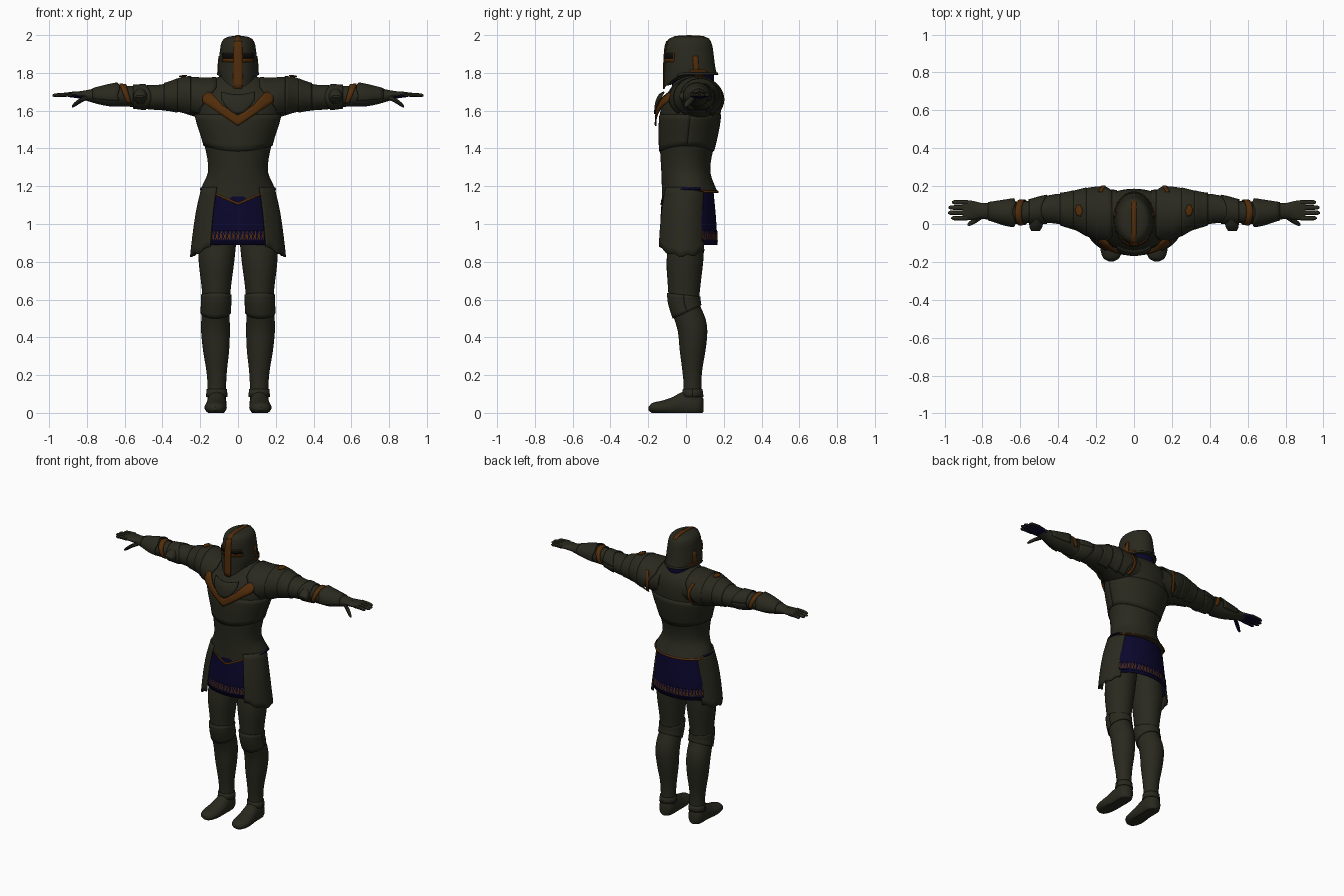
import bpy, bmesh, math
from mathutils import Vector

if "Cube" in bpy.data.objects:
    bpy.data.objects.remove(bpy.data.objects["Cube"])


def material(name, rgb):
    m = bpy.data.materials.new(name)
    m.diffuse_color = (*rgb, 1)
    m.use_nodes = True
    m.node_tree.nodes["Principled BSDF"].inputs["Base Color"].default_value = m.diffuse_color
    return m


STEEL = material("dark steel", (0.022, 0.022, 0.0135))
COPPER = material("copper trim", (0.085, 0.026, 0.003))
NAVY = material("navy cloth", (0.003, 0.002, 0.025))
BLACK = material("slit black", (0.003, 0.003, 0.003))
R = math.radians


def sample(secs, t):
    """Smoothly interpolated cross-section (t, c1, c2, r1, r2)."""
    t = min(max(t, secs[0][0]), secs[-1][0])
    n = len(secs)
    i = max(k for k in range(n - 1) if secs[k][0] <= t)
    a, b = secs[i], secs[i + 1]
    h = b[0] - a[0]
    u = (t - a[0]) / h

    def slope(k, c):
        p, q = secs[max(k - 1, 0)], secs[min(k + 1, n - 1)]
        return (q[c] - p[c]) / (q[0] - p[0])
    out = [t]
    for c in range(1, 5):
        out.append((2*u**3 - 3*u*u + 1) * a[c] + (u**3 - 2*u*u + u) * h * slope(i, c)
                   + (3*u*u - 2*u**3) * b[c] + (u**3 - u*u) * h * slope(i + 1, c))
    return out


def point(secs, axis, t, a, off=0.0, warp=None):
    _, c1, c2, r1, r2 = sample(secs, t)
    p, q = c1 + (r1 + off) * math.cos(a), c2 + (r2 + off) * math.sin(a)
    v = Vector({'X': (t, p, q), 'Y': (p, t, q), 'Z': (p, q, t)}[axis])
    return warp(v) if warp else v


def make(name, verts, faces, mats, idx=None, mirror=False, thick=0):
    me = bpy.data.meshes.new(name)
    me.from_pydata(verts, [], faces)
    for m in mats:
        me.materials.append(m)
    if idx:
        me.polygons.foreach_set("material_index", idx)
    bm = bmesh.new()
    bm.from_mesh(me)
    bmesh.ops.recalc_face_normals(bm, faces=bm.faces)
    bm.to_mesh(me)
    bm.free()
    ob = bpy.data.objects.new(name, me)
    bpy.context.collection.objects.link(ob)
    if thick:
        s = ob.modifiers.new("thickness", 'SOLIDIFY')
        s.thickness, s.offset = thick, 0
    if mirror:
        ob.modifiers.new("mirror", 'MIRROR')
    return ob


def loft(name, secs, axis='Z', mat=STEEL, mirror=False, warp=None, n=32, sub=3):
    ts = [a[0] + (b[0] - a[0]) * k / sub for a, b in zip(secs, secs[1:]) for k in range(sub)]
    ts.append(secs[-1][0])
    verts = [point(secs, axis, t, 2 * math.pi * k / n, 0, warp) for t in ts for k in range(n)]
    faces = [(j*n + k, j*n + (k+1) % n, (j+1)*n + (k+1) % n, (j+1)*n + k)
             for j in range(len(ts) - 1) for k in range(n)]
    faces += [tuple(range(n)), tuple(range(len(verts) - n, len(verts)))]
    return make(name, verts, faces, [mat], None, mirror)


def patch(name, fn, nu, nv, mats, mirror=False, thick=0.006, rule=None):
    verts = [fn(i / nu, j / nv) for j in range(nv + 1) for i in range(nu + 1)]
    w = nu + 1
    faces = [(j*w + i, j*w + i + 1, (j+1)*w + i + 1, (j+1)*w + i) for j in range(nv) for i in range(nu)]
    idx = [rule(i, j) for j in range(nv) for i in range(nu)] if rule else None
    return make(name, verts, faces, mats, idx, mirror, thick)


def plate(name, secs, axis, a0, a1, lo, hi, off, mat=STEEL, mirror=False, warp=None,
          nu=32, nv=6, thick=0.006, rule=None, extra=None):
    """Curved plate following a lofted body; edges may depend on the angle."""
    lo_f = lo if callable(lo) else (lambda a: lo)
    hi_f = hi if callable(hi) else (lambda a: hi)
    o0, o1 = off if isinstance(off, tuple) else (off, off)

    def fn(u, v):
        a = R(a0 + (a1 - a0) * u)
        return point(secs, axis, lo_f(a) + (hi_f(a) - lo_f(a)) * v, a, o0 + (o1 - o0) * v, warp)
    return patch(name, fn, nu, nv, [mat] + ([extra] if extra else []), mirror, thick, rule)


def clamp(v):
    return min(max(v, 0), 1)


# Torso with pointed front hem
TORSO = [(1.18, 0, .02, .198, .15), (1.205, 0, .015, .188, .142), (1.27, 0, 0, .16, .13),
         (1.35, 0, 0, .163, .135), (1.45, 0, .01, .187, .15), (1.55, 0, .02, .22, .16),
         (1.65, 0, .03, .235, .155), (1.72, 0, .045, .19, .125), (1.77, 0, .04, .12, .09),
         (1.79, 0, .04, .08, .07)]


def hem(v):
    low = clamp((1.28 - v.z) / .09)
    if v.y < 0:
        v.z -= .08 * clamp(1 - abs(v.x) / .18) * low
    elif v.y > .09:
        v.z -= .015 * low
    return v


loft("cuirass", TORSO, warp=hem, n=48)
plate("hem_trim", TORSO, 'Z', 0, 360, 1.181, 1.191, .002, COPPER, warp=hem, nu=48, nv=1, extra=NAVY,
      rule=lambda i, j: int(abs(math.cos((i + .5) * math.pi / 24)) > .9))
plate("breastplate", TORSO, 'Z', 0, 360, lambda a: 1.415 - .03 * math.sin(a) ** 2, 1.58,
      (.003, .0), nu=48)


def chest(x, z, off):
    _, _, cy, rx, ry = sample(TORSO, z)
    return Vector((x, cy - ry * math.sqrt(max(0, 1 - (x / rx) ** 2)) - off, z))


# V-shaped collar with broad ends, and throat plate
def collar(u, v):
    s = 2 * u - 1
    w = .055 + .025 * clamp(1 - abs(abs(s) - .75) / .3)
    return chest(.187 * s, 1.52 + .125 * abs(s) + w * v, .02 + .014 * abs(s))


def throat(u, v):
    s = 2 * u - 1
    low = 1.583 + .08 * s * s
    return chest(.088 * s, low + (1.70 - .015 * (1 - s*s) - low) * v, .027 + .008 * v)


patch("collar_trim", collar, 32, 3, [COPPER], thick=.008)
patch("throat_plate", throat, 20, 6, [STEEL], thick=.008)
loft("neck_cloth", [(1.72, 0, .035, .1, .11), (1.785, 0, .04, .092, .108), (1.86, 0, .03, .08, .09)], mat=NAVY)

# Helmet: tapered dome, pointed lower face
HELM = [(1.79, 0, .025, .103, .14), (1.83, 0, .02, .105, .135), (1.93, 0, .017, .094, .125),
        (1.955, 0, .017, .089, .119), (1.977, 0, .017, .077, .107), (1.991, 0, .017, .052, .075),
        (1.997, 0, .017, .01, .015)]


def chin(v):
    f = clamp(-v.y / .118) ** 2
    v.z -= .075 * f * clamp((1.86 - v.z) / .07)
    return v


loft("helmet", HELM, warp=chin, n=48)
plate("helmet_rim", HELM, 'Z', -30, 210, 1.79, 1.802, .004, warp=chin, nv=1)
plate("rim_trim", HELM, 'Z', 0, 38, 1.803, 1.815, .002, COPPER, True, chin, 10, 1)
plate("face_bar", HELM, 'Z', -103, -77, 1.79, 1.968, .004, COPPER, warp=chin, nu=4, nv=14)
plate("eye_frame", HELM, 'Z', -77, -38, 1.858, 1.904, .002, COPPER, True, chin, 12, 3)
plate("eye_slit", HELM, 'Z', -76, -40, 1.877, 1.902, .004, BLACK, True, chin, 12, 2)
plate("cheek_stud", HELM, 'Z', 8, 20, 1.80, 1.89, .002, COPPER, True, chin, 3, 3)
CREST = [(-.104, 1.958), (-.09, 1.978), (-.055, 1.993), (.017, 1.997), (.09, 1.993), (.124, 1.978)]
patch("helmet_crest", lambda u, v: Vector((.013 * (2*v - 1), *CREST[round(u * 5)])), 5, 1, [COPPER])

# Arms
ARM = [(.09, .05, 1.66, .13, .105), (.18, .055, 1.66, .13, .102), (.24, .062, 1.67, .118, .098),
       (.30, .072, 1.678, .098, .088), (.36, .076, 1.674, .085, .074), (.42, .08, 1.67, .077, .067),
       (.50, .073, 1.672, .066, .062), (.56, .063, 1.675, .058, .055), (.62, .06, 1.678, .06, .056),
       (.68, .06, 1.676, .057, .053), (.75, .066, 1.678, .047, .041), (.81, .07, 1.681, .041, .026),
       (.84, .072, 1.683, .042, .02)]
loft("arm", ARM, 'X', mirror=True)
plate("shoulder_plate", ARM, 'X', -55, 225, lambda a: .20 - .085 * clamp(math.sin(a) + .45), .27,
      (.012, .008), mirror=True)
plate("shoulder_trim", ARM, 'X', -45, 38, lambda a: .15 + .05 * math.sin(a) ** 2,
      lambda a: .17 + .05 * math.sin(a) ** 2, .015, COPPER, True, nv=2)
plate("shoulder_lame_1", ARM, 'X', -60, 240, .25, .33, (.012, .006), mirror=True)
plate("shoulder_lame_2", ARM, 'X', -70, 250, .32, .39, (.008, .003), mirror=True)
plate("shoulder_stud", ARM, 'X', 76, 104, lambda a: .27 + .012 * abs(math.cos(a)) * 4,
      lambda a: .312 - .012 * abs(math.cos(a)) * 4, .018, COPPER, True, nu=6, nv=4)
# Elbow guard with a wing toward the front
plate("elbow_guard", ARM, 'X', 0, 360, lambda a: .475 - .015 * math.cos(2 * a), .555, (.003, .006), mirror=True)
loft("elbow_wing", [(-.038, .52, 1.675, .022, .006), (-.015, .518, 1.675, .034, .03),
                    (.03, .516, 1.675, .038, .05)], 'Y', mirror=True, n=20)
plate("forearm_band", ARM, 'X', -25, 215, lambda a: .575 + .018 * math.sin(a),
      lambda a: .604 + .024 * math.sin(a), .006, COPPER, True, nv=2)
plate("gauntlet_cuff", ARM, 'X', -20, 200, lambda a: .635 - .04 * math.sin(a) ** 2 + .045 * clamp(math.sin(a)) ** 4,
      .77, (.014, .001), mirror=True)

# Hands: palm, fingers, thumb; undersides in cloth
HAND = [loft("palm", [(.81, .07, 1.681, .042, .022), (.85, .072, 1.684, .05, .018),
                      (.89, .073, 1.685, .053, .014), (.905, .073, 1.685, .05, .01)], 'X', mirror=True, n=20)]
for k, tip in enumerate((.965, .983, .98, .962)):
    y = .031 + .028 * k
    HAND.append(loft("finger_%d" % (k + 1),
                     [(.88, y, 1.685, .013, .012), (.93, y, 1.684, .012, .011), (tip - .012, y, 1.681, .011, .01),
                      (tip, y, 1.68, .004, .004)], 'X', mirror=True, n=10, sub=2))
HAND.append(loft("thumb", [(.80, .042, 1.67, .014, .014), (.84, .018, 1.65, .016, .014),
                           (.868, .002, 1.63, .012, .012), (.88, -.003, 1.622, .004, .004)],
                 'X', mirror=True, n=10))
for ob in HAND:
    ob.data.materials.append(NAVY)
    for p in ob.data.polygons:
        p.material_index = 1 if p.normal.z < -.4 else 0

# Cloth skirt with woven border
SKIRT = [(.885, 0, .014, .22, .15), (1.03, 0, .012, .205, .144), (1.2, 0, .01, .172, .13)]
plate("skirt", SKIRT, 'Z', 0, 360, .888, 1.2, 0, NAVY, nu=48)
for side, a0, a1 in (("front", 226, 314), ("back", 28, 152)):
    plate("skirt_border_" + side, SKIRT, 'Z', a0, a1, .908, .962, .004, NAVY, nu=(a1 - a0) * 2 // 3, nv=6,
          thick=.003, extra=COPPER,
          rule=lambda i, j: int((j == 1 and i % 2) or (j in (2, 3) and i % 4 < 2)
                                or (j == 4 and i % 3 == 0) or (j == 5 and i % 4 == 1)))
# Hip plates
HIP = [(.82, 0, -.01, .25, .165), (.95, 0, -.012, .235, .155), (1.08, 0, -.008, .215, .145), (1.2, 0, .005, .187, .137)]
plate("hip_plate", HIP, 'Z', -53, 40, lambda a: .83 + .045 * (a / R(50)) ** 2 + .006 * math.sin(a * 14),
      1.195, 0, mirror=True, nv=10, thick=.01)

# Legs
LEG = [(.06, .113, .035, .05, .052), (.14, .112, .035, .049, .047), (.22, .113, .033, .054, .052),
       (.33, .116, .035, .069, .068), (.43, .119, .035, .076, .078), (.50, .119, .02, .075, .083),
       (.58, .116, -.008, .073, .08), (.66, .115, -.01, .077, .085), (.80, .114, -.006, .094, .097),
       (.90, .108, .002, .098, .094), (1.0, .098, .008, .095, .09), (1.1, .09, .008, .088, .085)]
loft("leg", LEG, mirror=True)
plate("knee_guard", LEG, 'Z', 0, 360, lambda a: .535 + .035 * math.sin(a), lambda a: .625 - .01 * math.sin(a),
      (.005, .004), mirror=True)
plate("ankle_guard", LEG, 'Z', 0, 360, .085, .125, (.005, .002), mirror=True, nv=2)


# Armoured shoes, flat underneath
def sole(v):
    v.z = max(v.z, 0)
    return v


loft("shoe", [(-.198, .12, .022, .012, .01), (-.18, .12, .026, .042, .026), (-.13, .119, .028, .058, .036),
              (-.07, .116, .034, .056, .05), (-.02, .113, .045, .052, .065), (.05, .113, .045, .051, .07),
              (.08, .113, .045, .038, .055), (.092, .113, .04, .015, .035)],
     'Y', mirror=True, warp=sole)

# Smooth shading with crisp edges
for ob in bpy.context.scene.objects:
    ob.select_set(True)
    bpy.context.view_layer.objects.active = ob
bpy.ops.object.shade_smooth_by_angle(angle=R(35))
